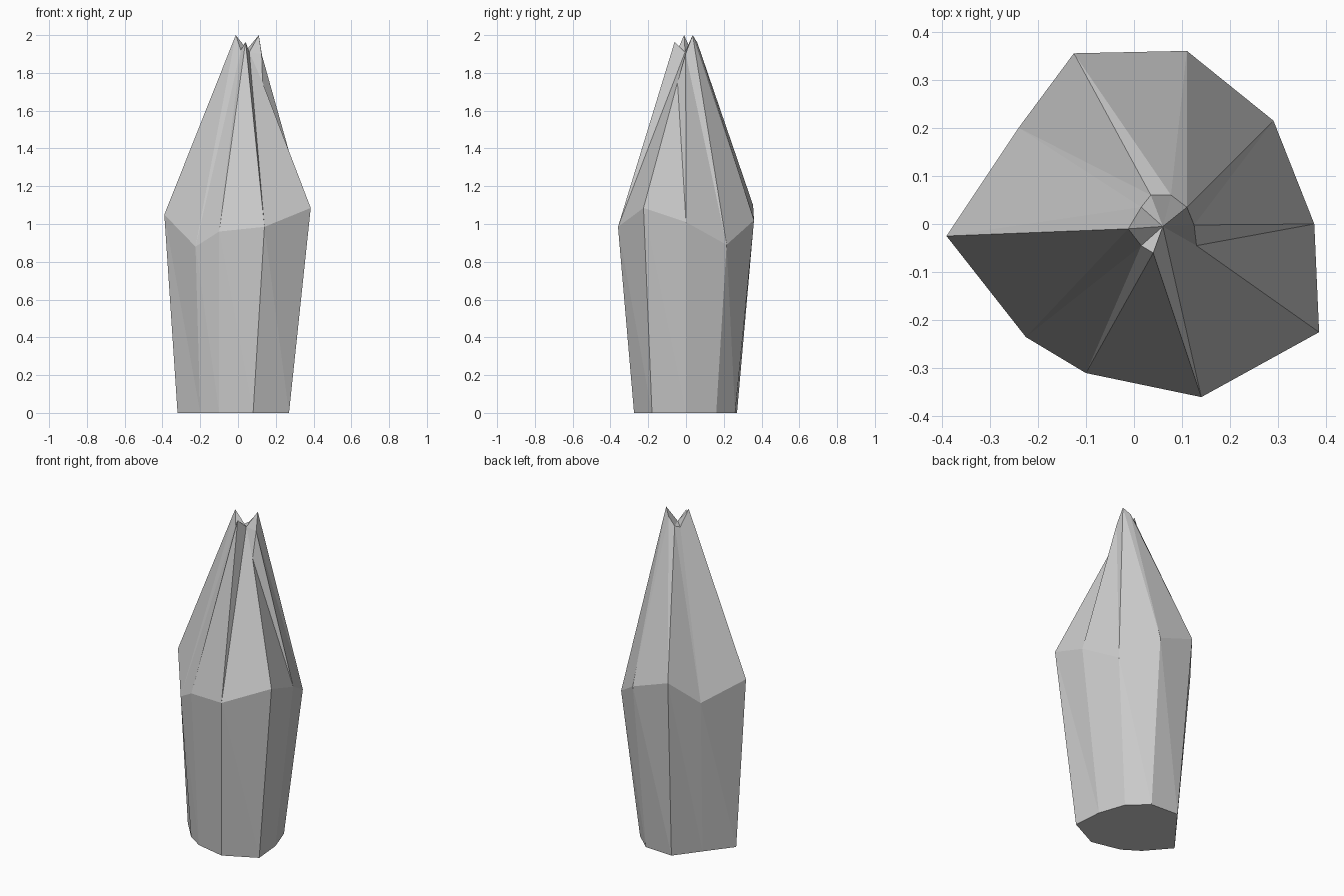
import bpy, bmesh

if "Cube" in bpy.data.objects:
    bpy.data.objects.remove(bpy.data.objects["Cube"])

# single stone colour
stone = bpy.data.materials.new("pale_grey_stone")
stone.use_nodes = True
grey = (0.6, 0.6, 0.6, 1)
stone.diffuse_color = grey
stone.node_tree.nodes["Principled BSDF"].inputs["Base Color"].default_value = grey

# irregular ten-sided outlines: foot, shoulder and broken tip
FOOT = [(-.32, -.03), (-.2, -.17), (-.1, -.235), (.08, -.275), (.27, -.18),
        (.255, 0), (.2, .16), (.09, .26), (-.09, .27), (-.2, .125)]
SHOULDER = [(-.39, -.025, 1.05), (-.225, -.235, .88), (-.1, -.31, .96),
            (.14, -.36, .985), (.385, -.225, 1.085), (.375, 0, 1.01),
            (.29, .215, .89), (.11, .36, 1.02), (-.125, .355, 1.1),
            (-.24, .2, .95)]
TIP = [(-.012, -.01, 2), (.015, -.045, 1.92), (.04, -.06, 1.965),
       (.06, -.005, 1.91), (.13, -.045, 1.75), (.125, -.002, 1.9),
       (.11, .035, 2), (.077, .06, 1.96), (.035, .06, 1.91),
       (.015, .035, 1.9)]
HOLLOW = 3  # tip corner where the broken facets meet

bm = bmesh.new()
foot = [bm.verts.new((x, y, 0)) for x, y in FOOT]
shoulder = [bm.verts.new(p) for p in SHOULDER]
tip = [bm.verts.new(p) for p in TIP]
count = len(foot)


def skin(lower, upper):
    """Join two outlines with a band of triangular facets."""
    for i in range(count):
        j = (i + 1) % count
        bm.faces.new((lower[i], lower[j], upper[i]))
        bm.faces.new((lower[j], upper[j], upper[i]))


skin(foot, shoulder)
skin(shoulder, tip)
bm.faces.new(foot[::-1])

# broken top, fanned from the hollow
for k in range(1, count - 1):
    bm.faces.new((tip[HOLLOW], tip[(HOLLOW + k) % count],
                  tip[(HOLLOW + k + 1) % count]))

mesh = bpy.data.meshes.new("crystal_shard")
bm.to_mesh(mesh)
bm.free()
mesh.materials.append(stone)
shard = bpy.data.objects.new("crystal_shard", mesh)
bpy.context.collection.objects.link(shard)
